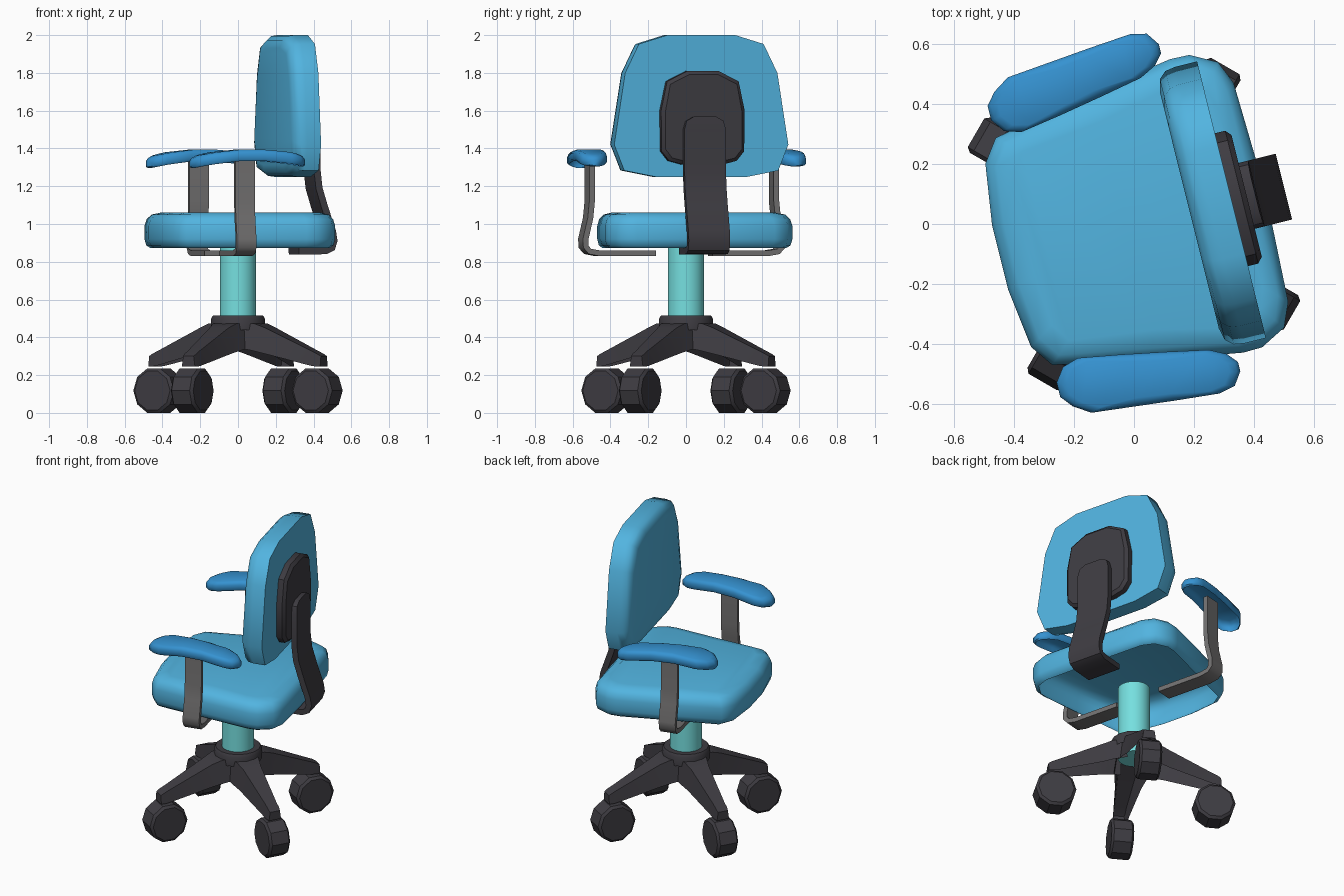
import bpy, bmesh, math
from mathutils import Vector

if "Cube" in bpy.data.objects:
    bpy.data.objects.remove(bpy.data.objects["Cube"])

TURN = math.radians(14)      # the upper chair is swivelled on its base


def material(name, rgb):
    m = bpy.data.materials.new(name)
    m.diffuse_color = (*rgb, 1)
    m.use_nodes = True
    m.node_tree.nodes["Principled BSDF"].inputs["Base Color"].default_value = m.diffuse_color
    return m


BLUE = material("seat blue", (0.084, 0.456, 0.745))
DEEP = material("armrest blue", (0.036, 0.29, 0.64))
AQUA = material("post aqua", (0.18, 0.74, 0.74))
DARK = material("dark plastic", (0.048, 0.045, 0.054))
GREY = material("grey metal", (0.17, 0.165, 0.165))


def loft(name, rings, mat, start=True, end=True, turn=TURN, angle=40):
    """Skin matching rings; caps are strips across the mirrored halves."""
    bm = bmesh.new()
    vs = [[bm.verts.new(p) for p in r] for r in rings]
    n = len(vs[0])
    for a, b in zip(vs, vs[1:]):
        for i in range(n):
            j = (i + 1) % n
            bm.faces.new((a[i], a[j], b[j], b[i]))
    for ring, wanted in ((vs[0], start), (vs[-1], end)):
        if wanted:
            for i in range(n // 2 - 1):
                bm.faces.new((ring[i], ring[i + 1], ring[n - 2 - i], ring[n - 1 - i]))
    bmesh.ops.recalc_face_normals(bm, faces=bm.faces)
    me = bpy.data.meshes.new(name)
    bm.to_mesh(me)
    bm.free()
    me.materials.append(mat)
    ob = bpy.data.objects.new(name, me)
    bpy.context.collection.objects.link(ob)
    ob.rotation_euler.z = turn
    bpy.ops.object.select_all(action='DESELECT')
    ob.select_set(True)
    bpy.context.view_layer.objects.active = ob
    bpy.ops.object.shade_smooth_by_angle(angle=math.radians(angle))
    return ob


def inset(outline, d):
    c = sum((Vector(p) for p in outline), Vector((0, 0))) / len(outline)
    return [Vector(p) - (Vector(p) - c).normalized() * d for p in outline]


def mirrored(half):
    """half = (width, along) pairs; returns a closed outline."""
    return [(w, a) for w, a in half] + [(-w, a) for w, a in reversed(half)]


def strip(name, path, thick, place, mat):
    """Bent flat bar: path = (a, z, half_width)."""
    rings = []
    for i, (a, z, w) in enumerate(path):
        p, q = path[max(i - 1, 0)], path[min(i + 1, len(path) - 1)]
        t = Vector((q[0] - p[0], q[1] - p[1])).normalized()
        nx, nz = -t.y * thick / 2, t.x * thick / 2
        rings.append([place(a + nx, z + nz, -w), place(a + nx, z + nz, w),
                      place(a - nx, z - nz, w), place(a - nx, z - nz, -w)])
    return loft(name, rings, mat)


# Seat: rounded cushion shell, open underneath
seat = mirrored([(.11, -.46), (.315, -.432), (.39, -.378), (.455, -.05), (.504, .25),
                 (.502, .315), (.456, .402), (.376, .436), (.12, .446)])
loft("seat", [[(a, w, z) for w, a in inset(seat, d)] for d, z in
              ((.035, .872), (.01, .887), (0, .92), (0, .99), (.012, 1.025),
               (.04, 1.05), (.1, 1.062))], BLUE, start=False, angle=50)

# Backrest: rounded front rim, flat rear
back = mirrored([(.25, 1.25), (.42, 1.283), (.475, 1.42), (.415, 1.80), (.34, 1.953), (.185, 2.0)])
loft("backrest", [[(u, w, z) for w, z in inset(back, d)] for d, u in
                  ((.075, .19), (.03, .2), (.006, .225), (0, .26), (0, .335))], BLUE, angle=50)

# Mounting plate on the rear of the backrest
plate = mirrored([(.11, 1.315), (.185, 1.335), (.225, 1.385), (.228, 1.60), (.195, 1.755), (.085, 1.81)])
loft("back_plate", [[(u, w, z) for w, z in inset(plate, d)] for d, u in
                    ((0, .33), (0, .37), (.02, .387))], DARK)

# Bent bracket from under the seat to the plate
strip("back_bracket",
      [(.305, .857, .113), (.455, .858, .113), (.485, .872, .113), (.497, .91, .113),
       (.489, .96, .113), (.445, 1.09, .113), (.415, 1.19, .113), (.405, 1.28, .113),
       (.403, 1.50, .113), (.4, 1.545, .1), (.398, 1.567, .06)],
      .036, lambda a, z, w: (a, w, z), DARK)

# Armrests and their bent supports, one per side
stations = [(-.378, .45, .50), (-.345, .405, .54), (-.29, .388, .576), (-.15, .411, .59),
            (0, .439, .605), (.14, .467, .617), (.195, .495, .605), (.225, .53, .562)]
pad = [(u, o) for u, i, o in stations] + [(u, i) for u, i, o in reversed(stations)]
for s, side in ((1, "left"), (-1, "right")):
    loft("armrest_" + side,
         [[(u, s * v, z - .42 * (u + .06) ** 2) for u, v in inset(pad, d)] for d, z in
          ((.012, 1.335), (0, 1.345), (0, 1.375), (.012, 1.389), (.035, 1.396))],
         DEEP, start=False, angle=50)
    strip("arm_support_" + side,
          [(.155, .845, .053), (.46, .845, .053), (.515, .855, .053), (.537, .88, .053),
           (.538, .92, .053), (.512, 1.03, .053), (.503, 1.12, .053), (.502, 1.37, .053)],
          .03, lambda a, z, w: (-.09 + w, s * a, z), GREY)


def circle(r, z, n):
    return [(r * math.cos(2 * math.pi * (i + .5) / n), r * math.sin(2 * math.pi * (i + .5) / n), z)
            for i in range(n)]


# Gas post and hub
loft("post", [circle(.097, .40, 24), circle(.097, .88, 24)], AQUA, turn=0)
loft("hub", [circle(.145, .44, 16), circle(.145, .50, 16), circle(.135, .516, 16)],
     DARK, start=False, turn=0)

# Four legs (open below) with a ten-sided caster under each tip
leg = [(.06, .09, .11, .478, .345), (.14, .072, .095, .473, .33), (.2, .058, .08, .45, .315),
       (.47, .036, .046, .328, .25), (.505, .036, .044, .312, .245), (.525, .032, .04, .30, .245)]
for k in range(4):
    turn = math.radians(-30 + 90 * k)
    ob = loft(f"leg_{k + 1}", [[(r, -b, lo), (r, -t, hi), (r, t, hi), (r, b, lo)]
                               for r, t, b, hi, lo in leg], DARK, start=False, turn=turn)
    # remove the underside so the leg is a channel
    bm = bmesh.new()
    bm.from_mesh(ob.data)
    low = [f for f in bm.faces if f.normal.z < -.6]
    bmesh.ops.delete(bm, geom=low, context='FACES')
    bm.to_mesh(ob.data)
    bm.free()
    rings = []
    for y, r in ((-.068, .108), (-.055, .124), (.055, .124), (.068, .108)):
        rings.append([(.484 + r * math.cos(math.pi * i / 5), y,
                       .118 + r * math.sin(math.pi * i / 5)) for i in range(10)])
    loft(f"caster_{k + 1}", rings, DARK, turn=turn, angle=30)
